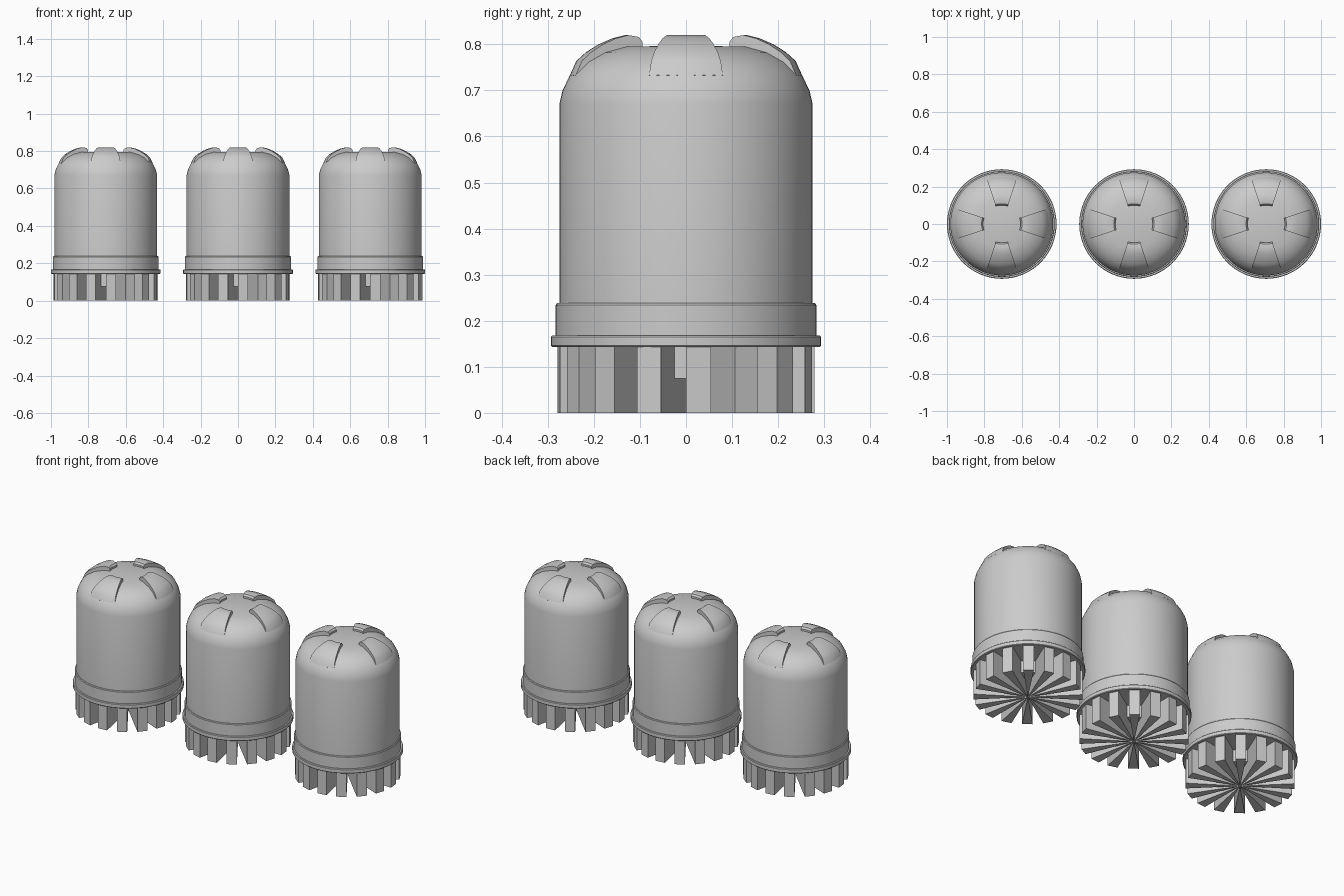
import bpy, bmesh
from math import radians, cos, sin

if "Cube" in bpy.data.objects:
    bpy.data.objects.remove(bpy.data.objects["Cube"])

SPACING = 0.707


def lathe(bm, profile, start=0.0, sweep=360.0, steps=64):
    """Spin a closed (radius, z) loop about z; partial sweeps get end caps."""
    full = sweep >= 360
    count = steps if full else steps + 1
    rings = []
    for i in range(count):
        a = radians(start + sweep * i / steps)
        rings.append([bm.verts.new((r * cos(a), r * sin(a), z)) for r, z in profile])
    n = len(profile)
    for i in range(steps):
        a, b = rings[i], rings[(i + 1) % count]
        for j in range(n):
            k = (j + 1) % n
            if profile[j][0] == 0 and profile[k][0] == 0:
                continue
            if profile[j][0] == 0:
                bm.faces.new((a[j], b[k], a[k]))
            elif profile[k][0] == 0:
                bm.faces.new((a[j], b[j], a[k]))
            else:
                bm.faces.new((a[j], b[j], b[k], a[k]))
    if not full:
        bm.faces.new(rings[0])
        bm.faces.new(rings[-1])


def make_part(name, build, smooth=True):
    """Build one mesh and place it on all three canisters."""
    bm = bmesh.new()
    build(bm)
    bmesh.ops.remove_doubles(bm, verts=bm.verts, dist=1e-5)
    loose = [v for v in bm.verts if not v.link_faces]
    bmesh.ops.delete(bm, geom=loose, context='VERTS')
    bmesh.ops.recalc_face_normals(bm, faces=bm.faces)
    mesh = bpy.data.meshes.new(name)
    bm.to_mesh(mesh)
    bm.free()
    for i, label in enumerate(("left", "middle", "right")):
        ob = bpy.data.objects.new(f"{label}_{name}", mesh)
        ob.location.x = (i - 1) * SPACING
        bpy.context.collection.objects.link(ob)
    if smooth:
        bpy.ops.object.select_all(action='DESELECT')
        ob.select_set(True)
        bpy.context.view_layer.objects.active = ob
        bpy.ops.object.shade_smooth_by_angle(angle=radians(35))


# Domed body
dome = [(0, 0.16), (0.275, 0.16), (0.275, 0.67), (0.268, 0.70), (0.251, 0.735),
        (0.222, 0.762), (0.185, 0.782), (0.135, 0.795), (0, 0.797)]
make_part("body", lambda bm: lathe(bm, dome))

# Collar band around the foot of the body
collar = [(0, 0.155), (0.283, 0.155), (0.283, 0.234), (0.280, 0.238), (0, 0.238)]
make_part("collar", lambda bm: lathe(bm, collar))

# Thin projecting flange
flange = [(0, 0.143), (0.290, 0.143), (0.293, 0.146), (0.293, 0.165),
          (0.290, 0.168), (0, 0.168)]
make_part("flange", lambda bm: lathe(bm, flange))

# Four raised lugs on the shoulder
lug = [(0.100, 0.78), (0.100, 0.806), (0.108, 0.816), (0.132, 0.82), (0.160, 0.813),
       (0.190, 0.800), (0.217, 0.783), (0.238, 0.764), (0.252, 0.733), (0.235, 0.715)]


def build_lugs(bm):
    for k in range(4):
        lathe(bm, lug, 90 * k - 18.5, 37, 8)


make_part("shoulder_lugs", build_lugs)

# Sixteen wedge-shaped fins meeting at the centre
fin = [(0, 0), (0.279, 0), (0.279, 0.15), (0, 0.15)]


def build_fins(bm):
    for k in range(16):
        lathe(bm, fin, 22.5 * k, 11.25, 1)


make_part("base_fins", build_fins, smooth=False)

# Short core closing the upper inner half of the gaps
core = [(0, 0.075), (0.126, 0.075), (0.126, 0.15), (0, 0.15)]
make_part("base_core", lambda bm: lathe(bm, core, steps=32))
